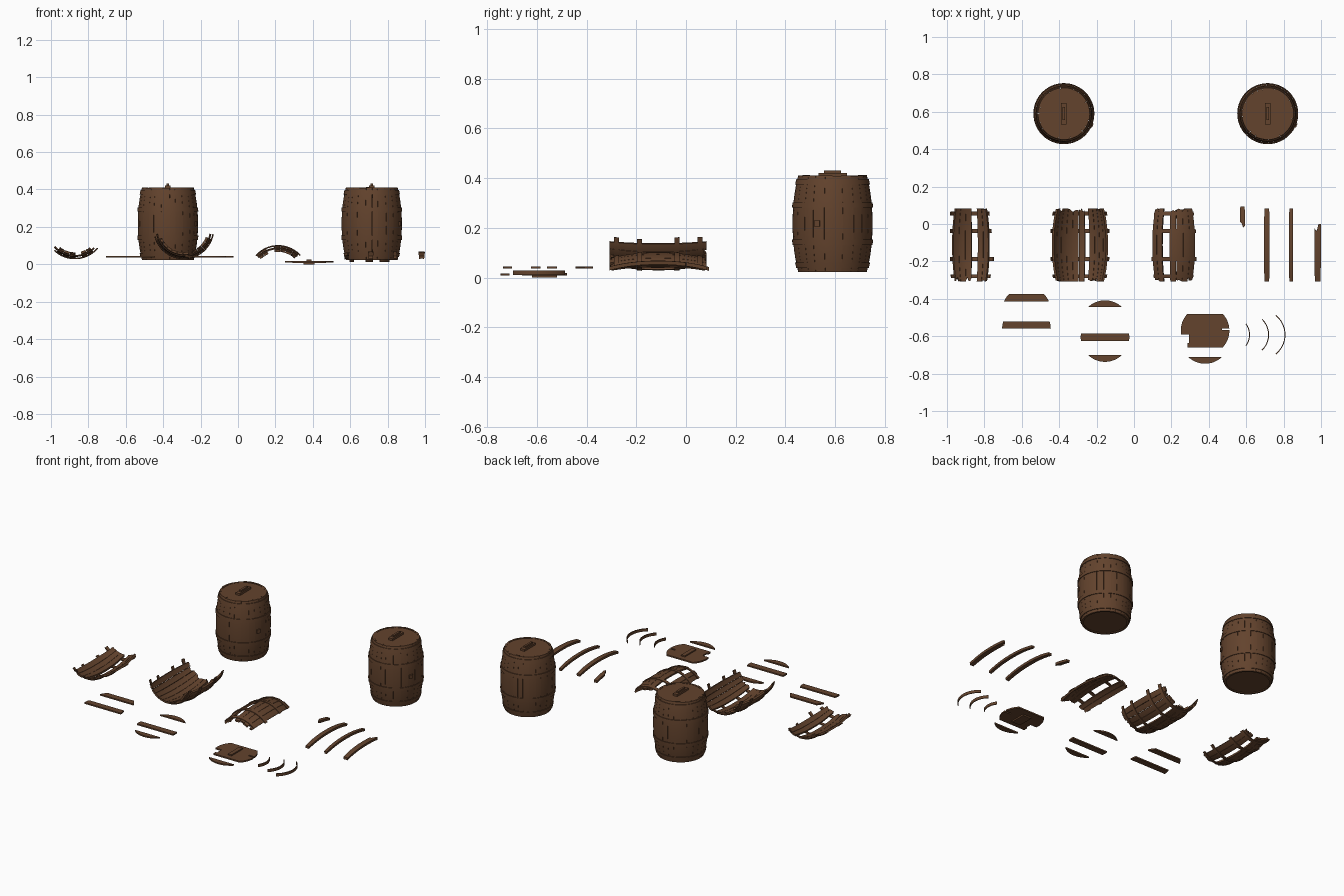
import bpy, bmesh, random
from math import sin, cos, radians, sqrt, pi

if "Cube" in bpy.data.objects:
    bpy.data.objects.remove(bpy.data.objects["Cube"])

random.seed(4)
HALF = 0.195          # half the barrel height
LID_R = 0.13

wood = bpy.data.materials.new("brown_wood")
wood.diffuse_color = (0.125, 0.056, 0.026, 1)
wood.use_nodes = True
wood.node_tree.nodes["Principled BSDF"].inputs["Base Color"].default_value = wood.diffuse_color


def radius(s):
    """Bulging barrel profile."""
    return 0.161 - 0.023 * abs(s / HALF) ** 2.2


def finish(bm, name):
    bmesh.ops.recalc_face_normals(bm, faces=bm.faces)
    me = bpy.data.meshes.new(name)
    bm.to_mesh(me)
    bm.free()
    me.materials.append(wood)
    ob = bpy.data.objects.new(name, me)
    bpy.context.collection.objects.link(ob)
    return ob


def upright(cx, cy, cz):
    return lambda a, s, r: (cx + r * cos(a), cy + r * sin(a), cz + s)


def lying(cx, cy, cz, up):
    """Axis along y; up = 1 for a dome, -1 for a bowl."""
    return lambda a, s, r: (cx + r * sin(a), cy + s, cz + up * r * cos(a))


def shell(bm, place, a0, a1, s0, s1, r_out, thick, na=2, ns=10, jag0=0, jag1=0):
    """Curved closed strip between two angles (degrees) and two heights."""
    e0 = [s0 + random.random() * jag0 for _ in range(na + 1)]
    e1 = [s1 - random.random() * jag1 for _ in range(na + 1)]
    grids = []
    for d in (0, thick):
        g = []
        for i in range(na + 1):
            a = radians(a0 + (a1 - a0) * i / na)
            col = []
            for j in range(ns + 1):
                s = e0[i] + (e1[i] - e0[i]) * j / ns
                col.append(bm.verts.new(place(a, s, r_out(s) - d)))
            g.append(col)
        grids.append(g)
    o, n = grids
    for g in grids:
        for i in range(na):
            for j in range(ns):
                bm.faces.new((g[i][j], g[i + 1][j], g[i + 1][j + 1], g[i][j + 1]))
    for i in range(na):
        for j in (0, ns):
            bm.faces.new((o[i][j], o[i + 1][j], n[i + 1][j], n[i][j]))
    for j in range(ns):
        for i in (0, na):
            bm.faces.new((o[i][j], o[i][j + 1], n[i][j + 1], n[i][j]))


def plank(bm, cx, cy, z0, z1, y0, y1, xmin=-1, xmax=1):
    """Strip of the round lid between two offsets from its centre."""
    n = 16
    ys = [y0 + (y1 - y0) * (1 - cos(pi * i / n)) / 2 for i in range(n + 1)]
    w = [sqrt(max(LID_R ** 2 - y * y, 1e-6)) for y in ys]
    pts = [(min(x, xmax), y) for x, y in zip(w, ys)]
    pts += [(max(-x, xmin), y) for x, y in reversed(list(zip(w, ys)))]
    low = [bm.verts.new((cx + x, cy + y, z0)) for x, y in pts]
    top = [bm.verts.new((cx + x, cy + y, z1)) for x, y in pts]
    bm.faces.new(low)
    bm.faces.new(top)
    for i in range(len(pts)):
        k = (i + 1) % len(pts)
        bm.faces.new((low[i], low[k], top[k], top[i]))


def box(bm, x, y, z0, z1, wx, wy):
    vs = bmesh.ops.create_cube(bm, size=1)["verts"]
    for v in vs:
        v.co = (x + v.co.x * wx, y + v.co.y * wy, (z0 + z1) / 2 + v.co.z * (z1 - z0))


def handle(name, x, y, z):
    bm = bmesh.new()
    box(bm, x, y, z - 0.002, z + 0.012, 0.03, 0.115)
    box(bm, x, y, z + 0.01, z + 0.022, 0.014, 0.07)
    finish(bm, name)


HOOPS = (-0.168, -0.075, 0.075, 0.168)


def hoop_r(s):
    return radius(s) + 0.004


# Two whole barrels
for tag, cx in (("left", -0.375), ("right", 0.715)):
    cy, cz = 0.59, 0.217
    place = upright(cx, cy, cz)
    bm = bmesh.new()
    a = 0.0
    while a < 359:
        b = a + random.choice((11, 13, 15, 17))
        if b > 350:
            b = 360
        shell(bm, place, a + 0.15, b - 0.15, -HALF, HALF - random.random() * 0.003,
              radius, 0.012, na=3, ns=14)
        a = b
    finish(bm, "barrel_staves_" + tag)
    bm = bmesh.new()
    for h in HOOPS:
        shell(bm, place, 0, 360, h - 0.011, h + 0.011, hoop_r, 0.006, na=64, ns=2)
    finish(bm, "barrel_hoops_" + tag)
    bm = bmesh.new()
    plank(bm, cx, cy, 0.393, 0.408, -LID_R, LID_R)
    plank(bm, cx, cy, 0.028, 0.04, -LID_R, LID_R)
    finish(bm, "barrel_lids_" + tag)
    handle("barrel_handle_" + tag, cx, cy, 0.409)
    # side bung
    bm = bmesh.new()
    shell(bm, place, -26.5, -18.5, -0.012, 0.012, lambda s: 0.168, 0.01, na=2, ns=2)
    finish(bm, "barrel_bung_" + tag)

# Broken barrel sections: centre, height, direction, stave runs, hoop span
SECTIONS = (
    ("left", -0.872, 0.19, -1, ((-39, 2, 3), (14, 39, 2)), 50),
    ("middle", -0.29, 0.19, -1, ((-68, 11, 6), (20, 70, 4)), 80),
    ("right", 0.215, -0.06, 1, ((-47, -24, 2), (-9, 44, 4)), 49),
)
for tag, cx, cz, up, runs, span in SECTIONS:
    place = lying(cx, -0.112, cz, up)
    bm = bmesh.new()
    for a0, a1, n in runs:
        step = (a1 - a0) / n
        for i in range(n):
            j0, j1 = random.choice(((0, 0.02), (0, 0), (0.025, 0), (0.01, 0.01)))
            shell(bm, place, a0 + i * step + 0.3, a0 + (i + 1) * step - 0.3,
                  -HALF, HALF, radius, 0.012, na=4, ns=12, jag0=j0, jag1=j1)
    finish(bm, "broken_staves_" + tag)
    bm = bmesh.new()
    for h in HOOPS:
        shell(bm, place, -span + random.random() * 8, span - random.random() * 8,
              h - 0.01, h + 0.01, hoop_r, 0.006, na=24, ns=2)
    finish(bm, "broken_hoops_" + tag)

# Loose single staves: x, half width in degrees, y offsets, splinter lengths
for i, (x, half, s0, s1, j0, j1) in enumerate((
        (0.58, 5, 0.08, 0.205, 0.05, 0.0), (0.71, 5.3, -HALF, HALF, 0, 0),
        (0.84, 4, -HALF, HALF, 0, 0), (0.982, 6.2, -HALF, 0.115, 0, 0.06))):
    bm = bmesh.new()
    shell(bm, lying(x, -0.112, -0.093, 1), -half, half, s0, s1, radius, 0.015,
          na=3, ns=14, jag0=j0, jag1=j1)
    finish(bm, f"loose_stave_{i + 1}")

# Loose lid planks: x, circle centre y, z, offsets
for i, (x, y, z, y0, y1) in enumerate((
        (-0.575, -0.465, 0.036, 0.05, 0.09), (-0.575, -0.56, 0.036, 0.0, 0.04),
        (-0.155, -0.538, 0.036, 0.094, 0.13), (-0.155, -0.605, 0.036, -0.02, 0.02),
        (-0.155, -0.607, 0.036, -0.13, -0.094), (0.38, -0.617, 0.008, -0.13, -0.094))):
    bm = bmesh.new()
    plank(bm, x, y, z, z + 0.009, y0, y1)
    finish(bm, f"lid_plank_{i + 1}")

# Broken lid with a notch on the left and a crack on the right
bm = bmesh.new()
for y0, y1, xmin, xmax in ((0.012, 0.09, -1, 1), (0.002, 0.012, -1, 0.09),
                           (-0.02, 0.002, -1, 1), (-0.065, -0.02, -0.085, 1),
                           (-0.09, -0.065, -0.095, 1)):
    plank(bm, 0.38, -0.57, 0.009, 0.018, y0, y1, xmin, xmax)
box(bm, 0.38, -0.57, 0.0, 0.01, 0.06, 0.1)
box(bm, 0.38, -0.57, 0.017, 0.026, 0.026, 0.115)
finish(bm, "broken_lid")

# Loose hoop pieces: arc centre x, radius, half angle
for i, (cx, r, half) in enumerate(((0.52, 0.1, 37), (0.605, 0.117, 46.5), (0.675, 0.135, 51))):
    bm = bmesh.new()
    shell(bm, upright(cx, -0.592, 0.02), -half, half, -0.009, 0.009,
          lambda s: r, 0.005, na=20, ns=1)
    finish(bm, f"loose_hoop_{i + 1}")

# Smooth the curves, keep the board edges sharp
bpy.ops.object.select_all(action='SELECT')
bpy.context.view_layer.objects.active = bpy.data.objects["broken_lid"]
bpy.ops.object.shade_smooth_by_angle(angle=radians(30))
